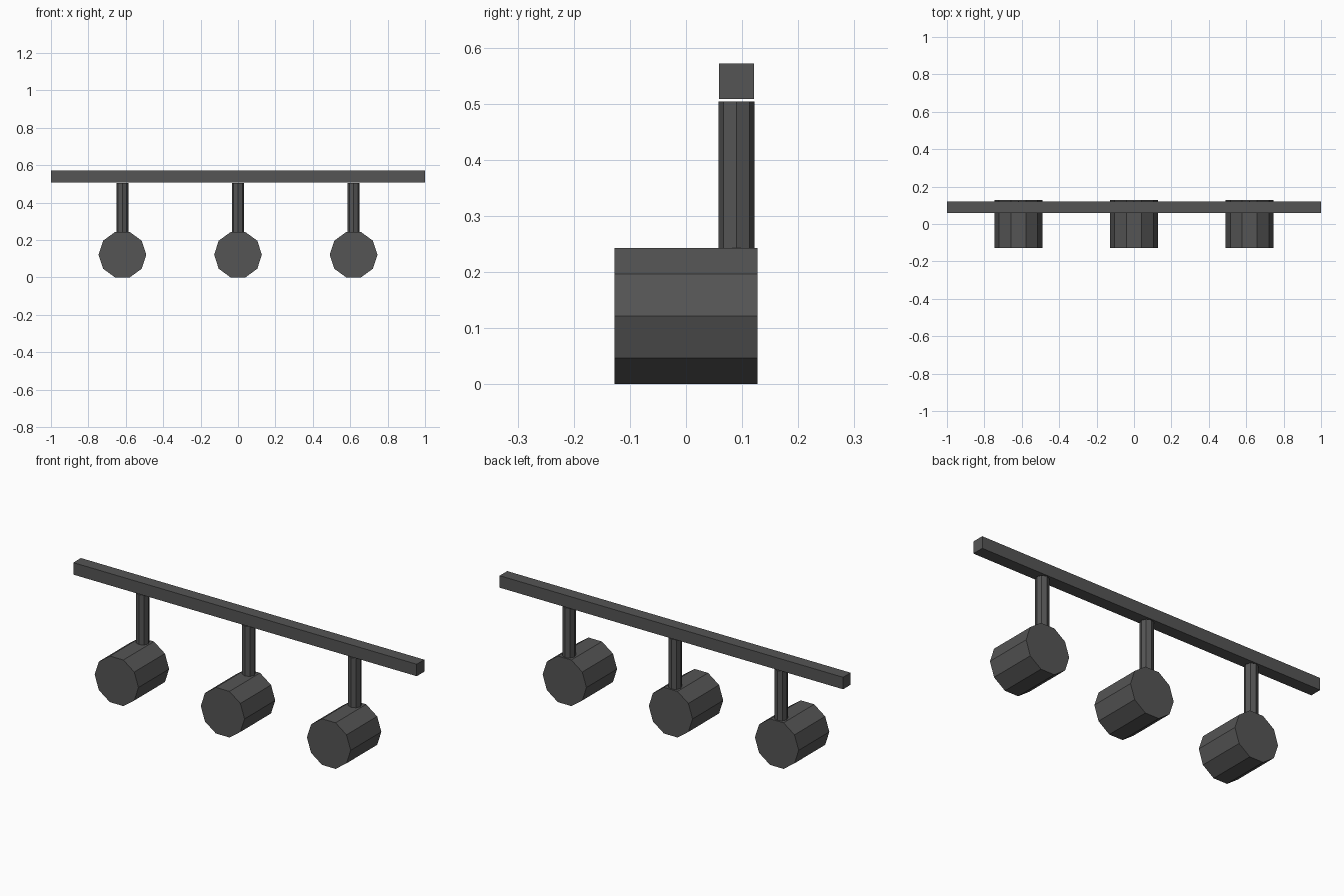
import bpy
from math import pi

cube = bpy.data.objects.get("Cube")
if cube:
    bpy.data.objects.remove(cube, do_unlink=True)

# Single dark metal colour
metal = bpy.data.materials.new("dark_grey_metal")
metal.use_nodes = True
colour = (0.09, 0.09, 0.09, 1)
metal.diffuse_color = colour
metal.node_tree.nodes["Principled BSDF"].inputs["Base Color"].default_value = colour

RAIL_Y = 0.09
LAMP_RADIUS = 0.1275
LAMP_Z = 0.1213
SPACING = 0.618


def finish(name):
    obj = bpy.context.object
    obj.name = name
    obj.data.materials.append(metal)
    bpy.ops.object.transform_apply(location=False, rotation=True, scale=True)
    return obj


def prism(name, sides, radius, depth, location, rotation=(0, 0, 0)):
    bpy.ops.mesh.primitive_cylinder_add(vertices=sides, radius=radius, depth=depth,
                                        location=location, rotation=rotation)
    return finish(name)


# Ceiling rail
bpy.ops.mesh.primitive_cube_add(size=1, location=(0, RAIL_Y, 0.54))
bpy.context.object.scale = (2, 0.063, 0.063)
finish("rail")

# Three spotlights, each a ten-sided lamp under an eight-sided rod
for side, label in ((-1, "right"), (0, "middle"), (1, "left")):
    x = side * SPACING
    # The turn of pi/2 puts the lamp's corners on x and a flat facet on top
    prism(label + "_lamp", 10, LAMP_RADIUS, 0.255, (x, 0, LAMP_Z), (pi / 2, pi / 2, 0))
    prism(label + "_rod", 8, 0.0325, 0.262, (x, RAIL_Y, 0.373))
